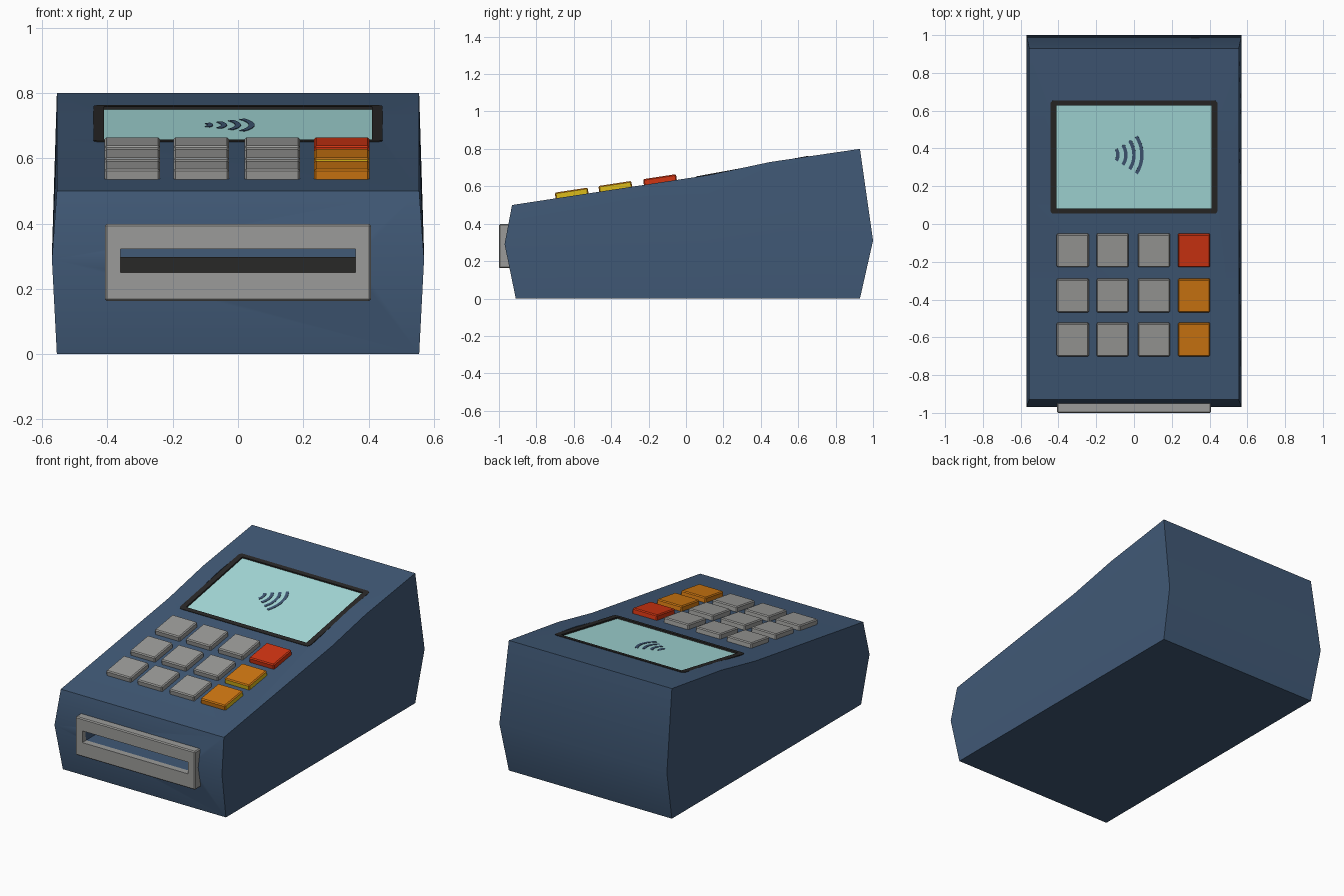
import bpy, bmesh, math
from mathutils import Matrix, Vector

if "Cube" in bpy.data.objects:
    bpy.data.objects.remove(bpy.data.objects["Cube"])


def material(name, rgb):
    m = bpy.data.materials.new(name)
    m.diffuse_color = (*rgb, 1)
    m.use_nodes = True
    m.node_tree.nodes["Principled BSDF"].inputs["Base Color"].default_value = m.diffuse_color
    return m


NAVY = material("navy plastic", (0.052, 0.100, 0.182))
GREY = material("light grey", (0.33, 0.33, 0.32))
BLACK = material("near black", (0.022, 0.021, 0.020))
GLASS = material("pale aqua", (0.40, 0.75, 0.74))
RED = material("red", (0.64, 0.035, 0.006))
ORANGE = material("orange", (0.64, 0.19, 0.006))
YELLOW = material("yellow", (0.72, 0.50, 0.010))


def finish(name, bm, mats, matrix=Matrix()):
    bmesh.ops.recalc_face_normals(bm, faces=bm.faces)
    me = bpy.data.meshes.new(name)
    bm.to_mesh(me)
    bm.free()
    for m in mats:
        me.materials.append(m)
    ob = bpy.data.objects.new(name, me)
    bpy.context.collection.objects.link(ob)
    ob.matrix_world = matrix
    return ob


def activate(ob):
    bpy.ops.object.select_all(action='DESELECT')
    ob.select_set(True)
    bpy.context.view_layer.objects.active = ob


def smooth(ob):
    activate(ob)
    bpy.ops.object.shade_smooth_by_angle(angle=math.radians(30))


def box(name, lo, hi, mats, matrix=Matrix(), corner=0.0, bevel=0.0, rule=None):
    """Box between two corners; corner rounds the upright edges, bevel all edges."""
    bm = bmesh.new()
    lo, hi = Vector(lo), Vector(hi)
    bmesh.ops.create_cube(bm, size=1)
    for v in bm.verts:
        v.co = Vector([lo[i] if v.co[i] < 0 else hi[i] for i in range(3)])
    bm.normal_update()
    if rule:
        for f in bm.faces:
            f.material_index = rule(f.normal)
    if corner:
        up = [e for e in bm.edges
              if abs(e.verts[0].co.z - e.verts[1].co.z) > 1e-4]
        bmesh.ops.bevel(bm, geom=up, offset=corner, segments=3, profile=0.5,
                        affect='EDGES')
    if bevel:
        bmesh.ops.bevel(bm, geom=bm.edges[:], offset=bevel, segments=1,
                        profile=0.5, affect='EDGES')
    return finish(name, bm, mats, matrix)


def cut(ob, cutter):
    activate(ob)
    mod = ob.modifiers.new("cut", 'BOOLEAN')
    mod.operation = 'DIFFERENCE'
    mod.solver = 'EXACT'
    mod.object = cutter
    bpy.ops.object.modifier_apply(modifier=mod.name)


def drop(ob):
    bpy.data.objects.remove(ob, do_unlink=True)


# Wedge housing: hexagonal cross-sections lofted from front to back
bm = bmesh.new()
rings = []
for y_low, y_mid, y_top, z_mid, z_top in (
        (-0.91, -0.97, -0.93, 0.29, 0.50),
        (0.12, 0.12, 0.12, 0.30, 0.66),
        (0.45, 0.45, 0.45, 0.30, 0.73),
        (0.93, 1.00, 0.93, 0.31, 0.80)):
    half = [(0.555, y_low, 0), (0.57, y_mid, z_mid), (0.555, y_top, z_top)]
    pts = half + [(-x, y, z) for x, y, z in reversed(half)]
    rings.append([bm.verts.new(p) for p in pts])
for a, b in zip(rings, rings[1:]):
    for i in range(6):
        j = (i + 1) % 6
        bm.faces.new((a[i], a[j], b[j], b[i]))
for r in (rings[0], rings[-1]):
    bm.faces.new((r[0], r[1], r[4], r[5]))
    bm.faces.new((r[1], r[2], r[3], r[4]))
body = finish("housing", bm, [NAVY])

# Screen set into a pocket in the sloping top
tilt = Matrix.Translation((0, 0.355, 0.704)) @ Matrix.Rotation(math.atan(0.11 / 0.6), 4, 'X')
pocket = box("pocket_cutter", (-0.443, -0.305, -0.03), (0.443, 0.305, 0.1), [], tilt, corner=0.02)
cut(body, pocket)
drop(pocket)
frame = box("screen_frame", (-0.443, -0.305, -0.03), (0.443, 0.305, 0.004), [BLACK], tilt, corner=0.02)
opening = box("opening_cutter", (-0.41, -0.278, -0.012), (0.41, 0.278, 0.1), [], tilt)
cut(frame, opening)
drop(opening)
smooth(frame)
box("screen", (-0.41, -0.278, -0.02), (0.41, 0.278, -0.005), [GLASS], tilt)

# Four growing wave arcs on the screen
for n, radius in enumerate((0.055, 0.097, 0.14, 0.182)):
    bm = bmesh.new()
    steps = 10
    pairs = []
    for s in range(steps + 1):
        t = math.radians(-33 + 66 * s / steps)
        pairs.append([bm.verts.new((-0.14 + r * math.cos(t), 0.01 + r * math.sin(t), -0.003))
                      for r in (radius - 0.009, radius + 0.009)])
    for p, q in zip(pairs, pairs[1:]):
        bm.faces.new((p[0], p[1], q[1], q[0]))
    solid = bmesh.ops.extrude_face_region(bm, geom=bm.faces[:])
    for v in solid["geom"]:
        if isinstance(v, bmesh.types.BMVert):
            v.co.z -= 0.004
    finish(f"wave_arc_{n + 1}", bm, [NAVY], tilt)

# Keypad: three rows of four tilted keys, coloured right-hand column
key_tilt = Matrix.Rotation(math.atan(0.16 / 1.05), 4, 'X')
for row, y in enumerate((-0.137, -0.376, -0.609)):
    z = 0.50 + (y + 0.93) * 0.16 / 1.05
    for col, x in enumerate((-0.324, -0.113, 0.105, 0.318)):
        mats, rule = [GREY], None
        if col == 3:
            mats = [RED] if row == 0 else [ORANGE, YELLOW]
            if row == 1:
                rule = lambda n: int(n.x > 0.7 or n.y < -0.7)
            elif row == 2:
                rule = lambda n: int(n.x > 0.7)
        key = box(f"key_{row + 1}_{col + 1}", (-0.085, -0.089, -0.02), (0.085, 0.089, 0.031),
                  mats, Matrix.Translation((x, y, z)) @ key_tilt, bevel=0.006, rule=rule)
        smooth(key)

# Card slot: grey surround on the front and a slit running into the housing
surround = box("card_slot_surround", (-0.408, -1.0, 0.162), (0.408, -0.93, 0.398), [GREY], bevel=0.006)
slit = box("slit_cutter", (-0.36, -1.1, 0.25), (0.36, -0.84, 0.322), [])
for ob in (surround, body):
    cut(ob, slit)
    smooth(ob)
drop(slit)
box("slot_back", (-0.36, -0.848, 0.25), (0.36, -0.84, 0.298), [BLACK])
